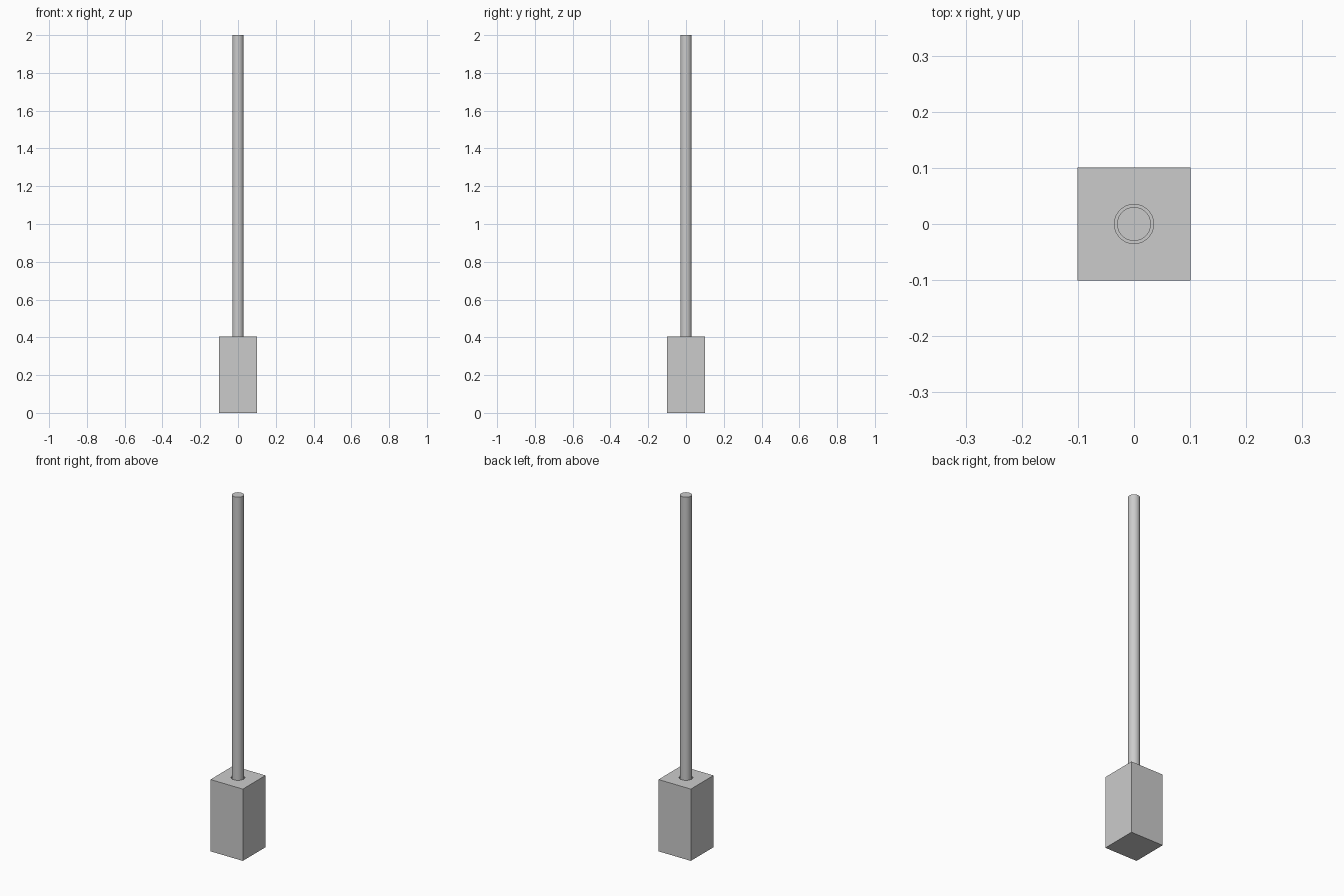
import bpy

if "Cube" in bpy.data.objects:
    bpy.data.objects.remove(bpy.data.objects["Cube"])

BLOCK_W, BLOCK_H = 0.202, 0.405
HOLE_R, HOLE_BOTTOM = 0.035, 0.10
POLE_R, TOP = 0.0303, 2.0


def cylinder(name, radius, z0, z1):
    bpy.ops.mesh.primitive_cylinder_add(vertices=32, radius=radius, depth=z1 - z0,
                                        location=(0, 0, (z0 + z1) / 2))
    ob = bpy.context.object
    ob.name = name
    return ob


# Socket cutter
cutter = cylinder("socket_cutter", HOLE_R, HOLE_BOTTOM, BLOCK_H + 0.1)

# Square footing block with a blind round socket
bpy.ops.mesh.primitive_cube_add(size=1, location=(0, 0, BLOCK_H / 2))
block = bpy.context.object
block.name = "footing_block"
block.scale = (BLOCK_W, BLOCK_W, BLOCK_H)
bpy.ops.object.transform_apply(location=False, rotation=False, scale=True)
cut = block.modifiers.new("socket", 'BOOLEAN')
cut.operation = 'DIFFERENCE'
cut.solver = 'EXACT'
cut.object = cutter
bpy.ops.object.modifier_apply(modifier=cut.name)
bpy.data.objects.remove(cutter, do_unlink=True)
bpy.ops.object.shade_smooth_by_angle()

# Round pole standing loosely in the socket
cylinder("pole", POLE_R, HOLE_BOTTOM, TOP)
bpy.ops.object.shade_smooth_by_angle()
